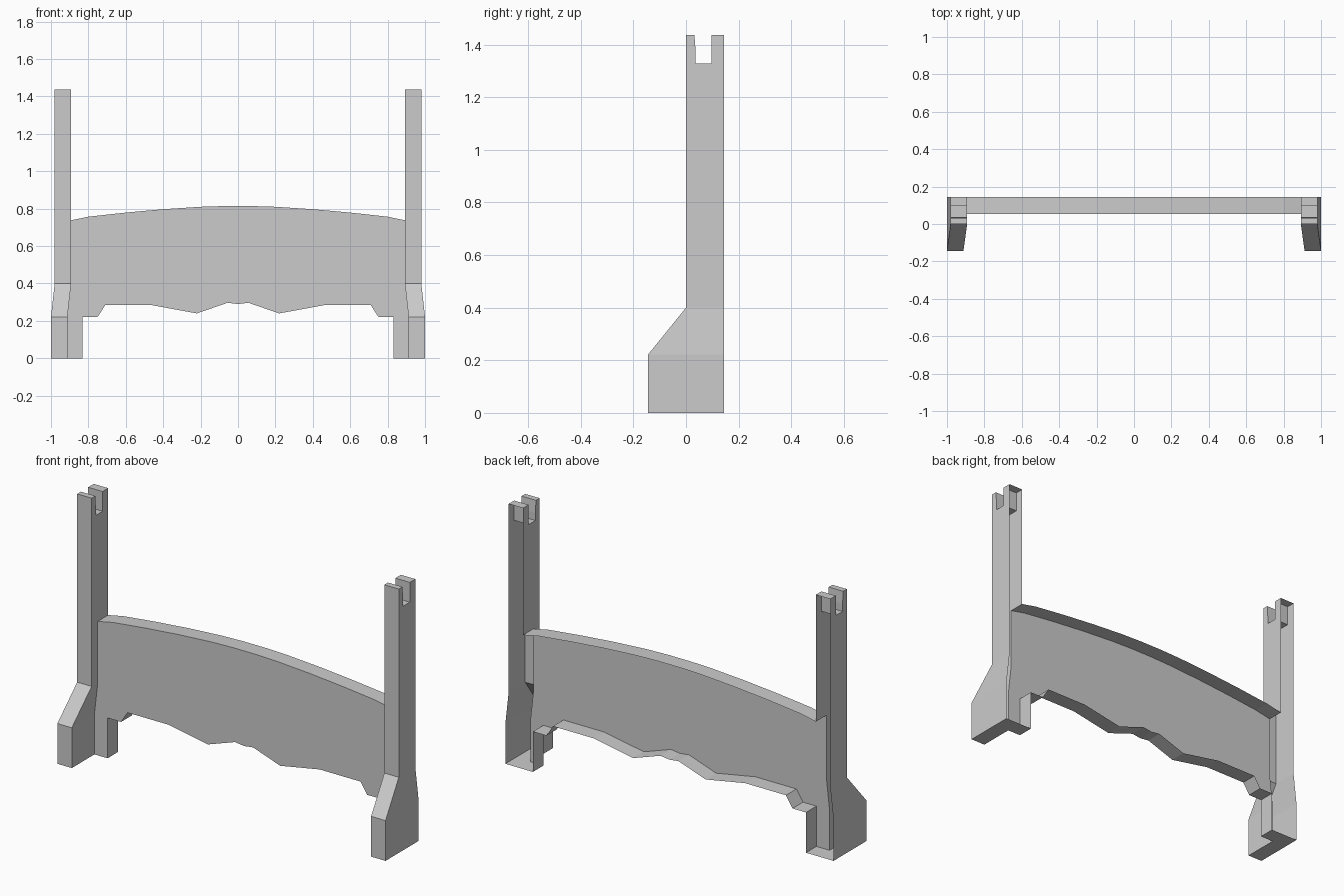
import bpy
import bmesh

cube = bpy.data.objects.get("Cube")
if cube:
    bpy.data.objects.remove(cube, do_unlink=True)

# Single plain grey
grey = bpy.data.materials.new("plain_grey")
grey.use_nodes = True
grey.diffuse_color = (0.6, 0.6, 0.6, 1)
grey.node_tree.nodes["Principled BSDF"].inputs["Base Color"].default_value = (0.6, 0.6, 0.6, 1)

FRONT, BACK = -0.144, 0.144      # foot front, open back
PANEL_Y = 0.053                  # panel front plane
INNER, OUTER = 0.892, 0.98       # post sides
TOP, FOOT_Z, KNEE_Z = 1.437, 0.222, 0.40
PANEL_END_Z = 0.738
FLARE = 0.02                     # outward shift of the foot


def finish(name, bm):
    bmesh.ops.remove_doubles(bm, verts=bm.verts, dist=0.0001)
    bmesh.ops.recalc_face_normals(bm, faces=bm.faces)
    mesh = bpy.data.meshes.new(name)
    bm.to_mesh(mesh)
    bm.free()
    mesh.materials.append(grey)
    obj = bpy.data.objects.new(name, mesh)
    bpy.context.collection.objects.link(obj)


def face(bm, points):
    bm.faces.new([bm.verts.new(p) for p in points])


def strip(bm, path, side_a, side_b):
    """Quads joining two copies of an open path."""
    for p, q in zip(path, path[1:]):
        face(bm, [side_a(p), side_a(q), side_b(q), side_b(p)])


# Post: hollow shell, open at the back and where the panel joins it
def post(name, side):
    bm = bmesh.new()
    rim = [(BACK, TOP), (0.096, TOP), (0.096, 1.328), (0.037, 1.328),
           (0.037, 1.37), (0.032, TOP), (0, TOP), (0, KNEE_Z),
           (FRONT, FOOT_Z), (FRONT, 0), (PANEL_Y, 0)]
    outer = lambda p: (OUTER, *p)
    inner = lambda p: (INNER, *p)
    face(bm, [outer(p) for p in rim + [(BACK, 0)]])
    face(bm, [inner(p) for p in rim + [(PANEL_Y, PANEL_END_Z), (BACK, PANEL_END_Z)]])
    strip(bm, rim, outer, inner)
    # floor of the foot behind the panel plane
    strip(bm, [(PANEL_Y, 0), (BACK, 0)], outer, inner)
    bmesh.ops.remove_doubles(bm, verts=bm.verts, dist=0.0001)

    # flare the foot outward below the knee
    for z in (FOOT_Z, KNEE_Z):
        bmesh.ops.bisect_plane(bm, geom=bm.verts[:] + bm.edges[:] + bm.faces[:],
                               dist=0.0001, plane_co=(0, 0, z), plane_no=(0, 0, 1))
    for v in bm.verts:
        t = (KNEE_Z - v.co.z) / (KNEE_Z - FOOT_Z)
        v.co.x = side * (v.co.x + FLARE * min(1, max(0, t)))
    finish(name, bm)


post("left_post", 1)
post("right_post", -1)


# Panel: arched top, shaped lower edge, short legs beside the feet
def mirrored(half):
    return half + [(-x, z) for x, z in reversed(half) if x > 0]


top_edge = mirrored([(INNER, PANEL_END_Z), (0.8, 0.757), (0.6, 0.779), (0.4, 0.797),
                     (0.2, 0.81), (0.07, 0.814), (0, 0.814)])
low_edge = mirrored([(INNER + FLARE, 0), (0.832, 0), (0.832, FOOT_Z), (0.75, FOOT_Z),
                     (0.71, 0.284), (0.46, 0.284), (0.22, 0.24), (0.055, 0.297),
                     (0, 0.29)])
side_l = [(INNER + FLARE, FOOT_Z), (INNER, KNEE_Z)]
side_r = [(-x, z) for x, z in reversed(side_l)]

bm = bmesh.new()
front = lambda p: (p[0], PANEL_Y, p[1])
back = lambda p: (p[0], BACK, p[1])
face(bm, [front(p) for p in top_edge + side_r + low_edge[::-1] + side_l])
strip(bm, top_edge, front, back)
strip(bm, low_edge, front, back)
finish("panel", bm)
